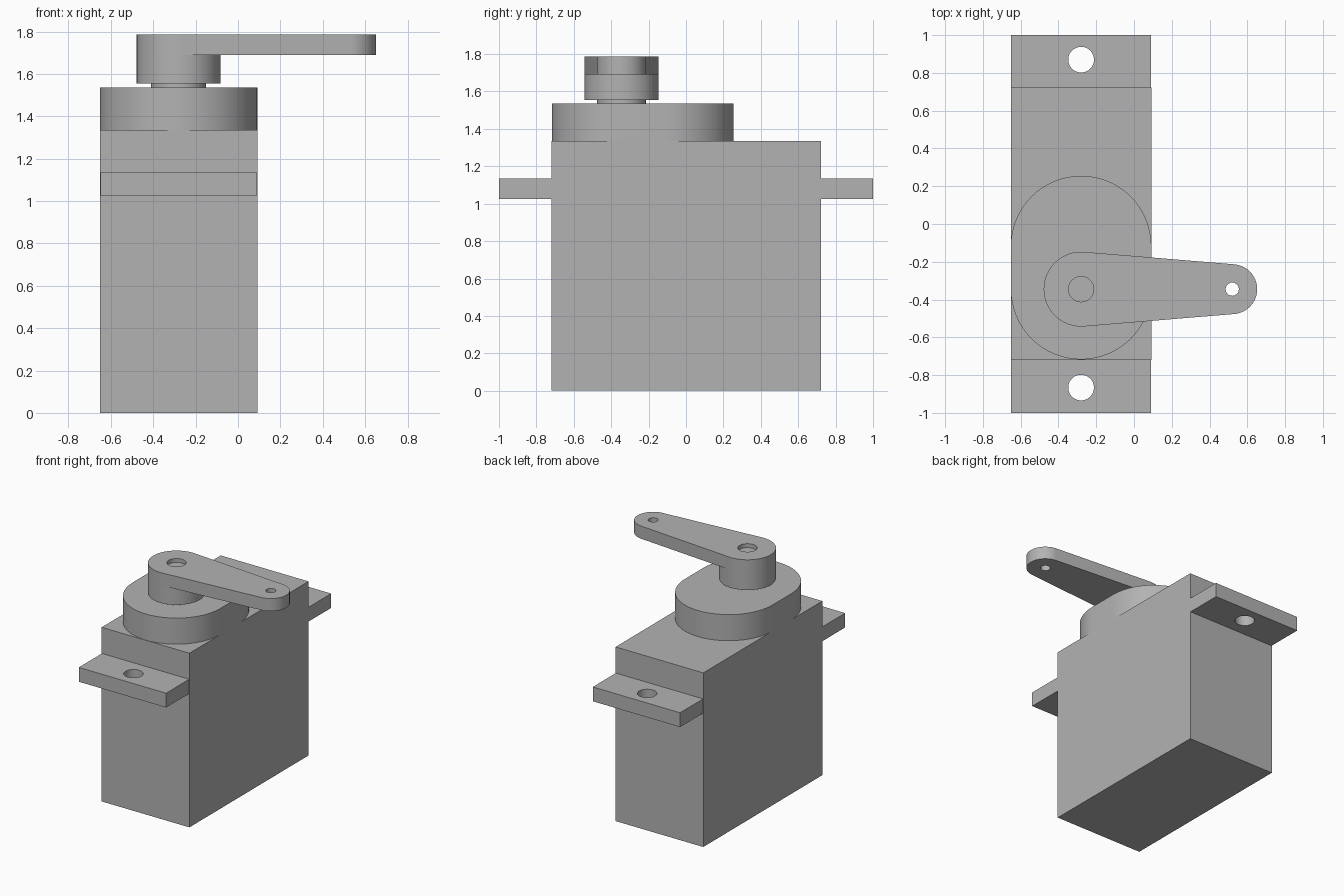
import bpy, bmesh, math

if "Cube" in bpy.data.objects:
    bpy.data.objects.remove(bpy.data.objects["Cube"], do_unlink=True)

GREY = (0.45, 0.45, 0.45, 1)
mat = bpy.data.materials.new("plain grey")
mat.use_nodes = True
mat.diffuse_color = GREY
mat.node_tree.nodes["Principled BSDF"].inputs["Base Color"].default_value = GREY

AXIS_X, AXIS_Y = -0.28, -0.345     # output shaft position
HALF = 0.372                       # half width of the case


def arc(x, y, r, start, end, n=32):
    """Points along an arc, angles in radians."""
    return [(x + r * math.cos(start + (end - start) * i / n),
             y + r * math.sin(start + (end - start) * i / n)) for i in range(n + 1)]


def circle(x, y, r, n=64):
    return arc(x, y, r, 0, 2 * math.pi, n)[:-1]


def rect(x0, x1, y0, y1):
    return [(x0, y0), (x1, y0), (x1, y1), (x0, y1)]


def prism(name, outline, z0, z1):
    """Extrude a counter-clockwise outline from z0 to z1."""
    bm = bmesh.new()
    face = bm.faces.new([bm.verts.new((x, y, z0)) for x, y in outline])
    new = bmesh.ops.extrude_face_region(bm, geom=[face], use_keep_orig=True)
    verts = [g for g in new["geom"] if isinstance(g, bmesh.types.BMVert)]
    bmesh.ops.translate(bm, verts=verts, vec=(0, 0, z1 - z0))
    bmesh.ops.recalc_face_normals(bm, faces=bm.faces)
    mesh = bpy.data.meshes.new(name)
    bm.to_mesh(mesh)
    bm.free()
    mesh.materials.append(mat)
    obj = bpy.data.objects.new(name, mesh)
    bpy.context.collection.objects.link(obj)
    return obj


def select(obj):
    bpy.ops.object.select_all(action="DESELECT")
    obj.select_set(True)
    bpy.context.view_layer.objects.active = obj


def drill(obj, x, y, r, z0, z1):
    """Cut a round hole between z0 and z1."""
    cutter = prism("hole_cutter", circle(x, y, r, 48), z0, z1)
    cutter.hide_render = True
    mod = obj.modifiers.new("hole", "BOOLEAN")
    mod.operation, mod.solver, mod.object = "DIFFERENCE", "EXACT", cutter
    select(obj)
    bpy.ops.object.modifier_apply(modifier=mod.name)
    bpy.data.objects.remove(cutter, do_unlink=True)


def smooth(obj):
    select(obj)
    bpy.ops.object.shade_smooth_by_angle(angle=math.radians(30))


# Case
prism("case", rect(AXIS_X - HALF, AXIS_X + HALF, -0.72, 0.722), 0, 1.335)

# Mounting tabs with screw holes
for name, y0, y1, hole_y in (("front_tab", -1, -0.72, -0.866),
                             ("back_tab", 0.722, 1, 0.87)):
    tab = prism(name, rect(AXIS_X - 0.37, AXIS_X + 0.37, y0, y1), 1.025, 1.135)
    drill(tab, AXIS_X, hole_y, 0.068, 0.9, 1.3)
    smooth(tab)

# Rounded gear housing on top of the case
housing = (arc(AXIS_X, -0.117, HALF, 0, math.pi)
           + arc(AXIS_X, AXIS_Y, HALF, math.pi, 2 * math.pi))
smooth(prism("gear_housing", housing, 1.335, 1.535))

# Output shaft and hub
smooth(prism("output_shaft", circle(AXIS_X, AXIS_Y, 0.13), 1.535, 1.555))
HUB, TIP, TIP_X = 0.198, 0.132, 0.52
smooth(prism("horn_hub", circle(AXIS_X, AXIS_Y, HUB), 1.555, 1.69))

# Tapered arm: two arcs joined by their common tangents
t = math.acos((HUB - TIP) / (TIP_X - AXIS_X))
outline = (arc(TIP_X, AXIS_Y, TIP, -t, t)
           + arc(AXIS_X, AXIS_Y, HUB, t, 2 * math.pi - t, 48))
arm = prism("horn_arm", outline, 1.69, 1.787)
drill(arm, TIP_X, AXIS_Y, 0.035, 1.6, 1.9)
drill(arm, AXIS_X, AXIS_Y, 0.067, 1.757, 1.9)
smooth(arm)
